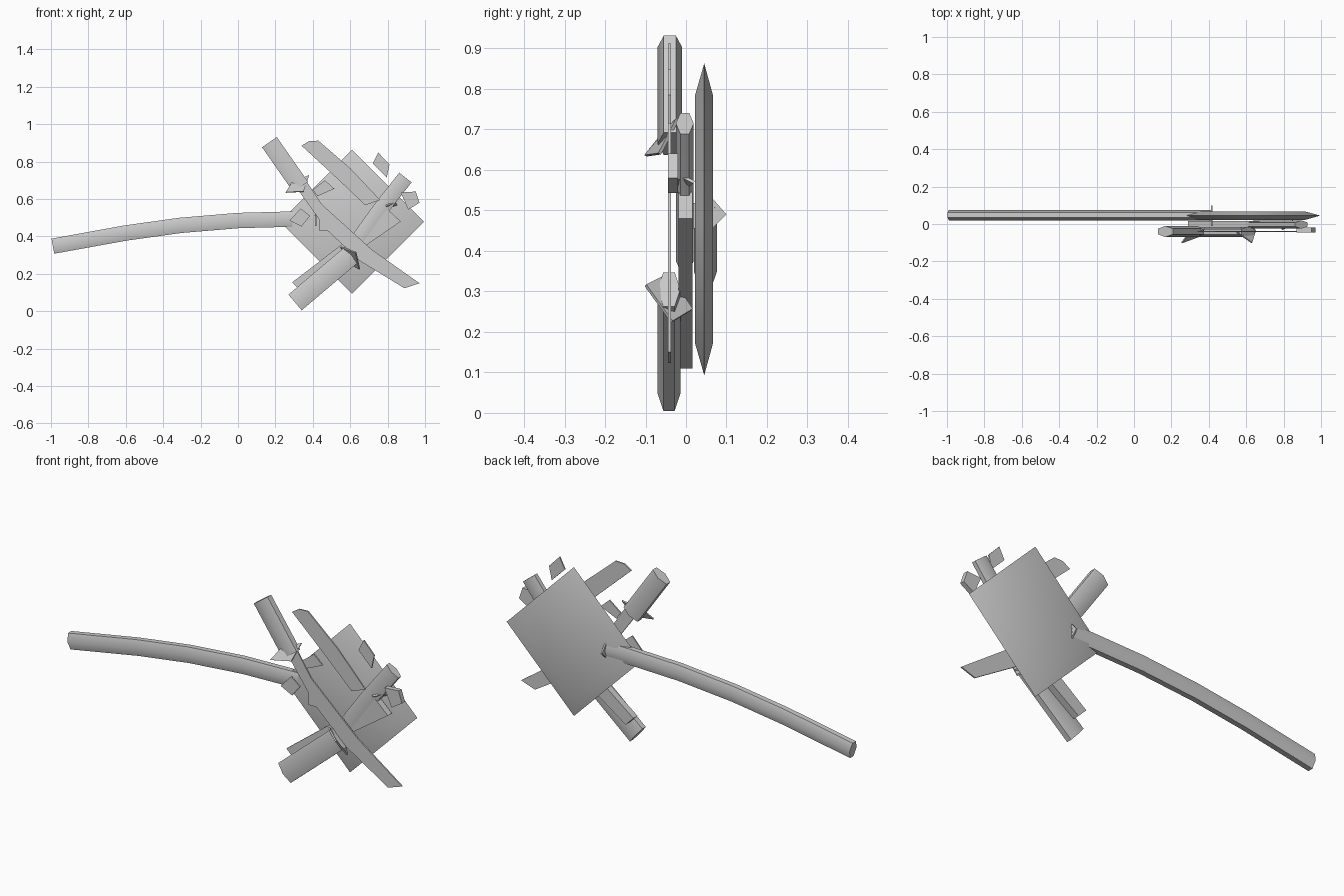
import bpy, math
from mathutils import Vector

if "Cube" in bpy.data.objects:
    bpy.data.objects.remove(bpy.data.objects["Cube"])


def make(name, verts, faces, smooth=None):
    me = bpy.data.meshes.new(name)
    me.from_pydata(verts, [], faces)
    ob = bpy.data.objects.new(name, me)
    bpy.context.collection.objects.link(ob)
    bpy.context.view_layer.objects.active = ob
    ob.select_set(True)
    bpy.ops.object.mode_set(mode='EDIT')
    bpy.ops.mesh.select_all(action='SELECT')
    bpy.ops.mesh.normals_make_consistent(inside=False)
    bpy.ops.object.mode_set(mode='OBJECT')
    if smooth:
        bpy.ops.object.shade_smooth_by_angle(angle=math.radians(smooth))
    ob.select_set(False)
    return ob


def tube(name, path, half_width, half_depth, y, n=6):
    """Six-sided bar swept along an (x, z) path."""
    pts = [Vector(p) for p in path]
    verts, faces = [], []
    for i, p in enumerate(pts):
        d = (pts[min(i + 1, len(pts) - 1)] - pts[max(i - 1, 0)]).normalized()
        side = Vector((-d.y, d.x))
        for k in range(n):
            a = 2 * math.pi * k / n
            q = p + side * math.sin(a) * half_width / math.sin(math.pi / 3)
            verts.append((q.x, y + half_depth * math.cos(a), q.y))
    for i in range(len(pts) - 1):
        for k in range(n):
            l = (k + 1) % n
            faces.append((i * n + k, i * n + l, i * n + n + l, i * n + n + k))
    faces += [tuple(range(n)), tuple(range(len(verts) - n, len(verts)))]
    return make(name, verts, faces, 65)


def slab(name, outline, y0, y1):
    """Flat extruded (x, z) outline."""
    n = len(outline)
    verts = [(x, y, z) for y in (y0, y1) for x, z in outline]
    faces = [tuple(range(n)), tuple(range(n, 2 * n))]
    faces += [(i, (i + 1) % n, n + (i + 1) % n, n + i) for i in range(n)]
    return make(name, verts, faces)


def guard(name, pts):
    """Thin tilted plate."""
    ob = make(name, pts, [tuple(range(len(pts)))])
    m = ob.modifiers.new("thickness", 'SOLIDIFY')
    m.thickness = 0.008
    m.offset = 0
    return ob


# Large square plate with knife edges
verts = []
for r, y in ((0.305, 0.022), (0.385, 0.045), (0.305, 0.067)):
    verts += [(0.61 + dx * r, y, 0.478 + dz * r)
              for dx, dz in ((1, 0), (0, 1), (-1, 0), (0, -1))]
faces = [(0, 1, 2, 3), (8, 9, 10, 11)]
for b in (0, 4):
    faces += [(b + k, b + (k + 1) % 4, b + 4 + (k + 1) % 4, b + 4 + k) for k in range(4)]
make("square_plate", verts, faces, 65)

# Long curved handle and its collar
tube("long_handle", [(-0.99, 0.348), (-0.603, 0.418), (-0.31, 0.459),
                     (0, 0.485), (0.3, 0.493), (0.42, 0.492)], 0.041, 0.028, 0.048)
guard("long_handle_collar", [(0.415, 0.1, 0.49), (0.415, 0.065, 0.53), (0.415, -0.01, 0.51),
                             (0.415, -0.01, 0.455), (0.415, 0.065, 0.455)])

# Middle bar with its short handle and collar
slab("middle_plank", [(0.29, 0.155), (0.335, 0.11), (0.87, 0.48), (0.80, 0.545)], -0.018, 0.016)
tube("middle_handle", [(0.64, 0.375), (0.75, 0.53), (0.895, 0.715)], 0.042, 0.022, -0.003)
guard("middle_collar", [(0.79, -0.03, 0.565), (0.84, -0.01, 0.585),
                        (0.85, 0.02, 0.57), (0.80, 0.0, 0.555)])

# Grips and guards of the front pair
tube("lower_grip", [(0.305, 0.047), (0.61, 0.305)], 0.055, 0.028, -0.042)
tube("upper_grip", [(0.168, 0.904), (0.335, 0.665)], 0.048, 0.03, -0.04)
guard("lower_guard", [(0.55, -0.045, 0.343), (0.63, -0.10, 0.315),
                      (0.65, -0.035, 0.225), (0.60, 0.015, 0.255)])
guard("upper_guard", [(0.255, -0.10, 0.635), (0.35, -0.065, 0.64),
                      (0.38, -0.02, 0.727), (0.285, -0.06, 0.685)])

# Thin blades and broken shards
thin = {
    "long_blade": [(0.32, 0.65), (0.37, 0.69), (0.45, 0.57), (0.715, 0.33), (0.97, 0.15),
                   (0.89, 0.123), (0.65, 0.27), (0.48, 0.43), (0.435, 0.43), (0.435, 0.49)],
    "broken_blade": [(0.34, 0.885), (0.38, 0.91), (0.43, 0.912), (0.60, 0.765),
                     (0.76, 0.595), (0.68, 0.567), (0.53, 0.71)],
    "shard_1": [(0.72, 0.79), (0.75, 0.848), (0.81, 0.785), (0.795, 0.715)],
    "shard_2": [(0.40, 0.65), (0.465, 0.70), (0.515, 0.655), (0.425, 0.615)],
    "shard_3": [(0.275, 0.485), (0.335, 0.55), (0.385, 0.51), (0.34, 0.453)],
}
for name, outline in thin.items():
    slab(name, outline, -0.044, -0.037)
slab("shard_4", [(0.87, 0.635), (0.95, 0.64), (0.97, 0.58), (0.91, 0.543)], -0.045, -0.02)
